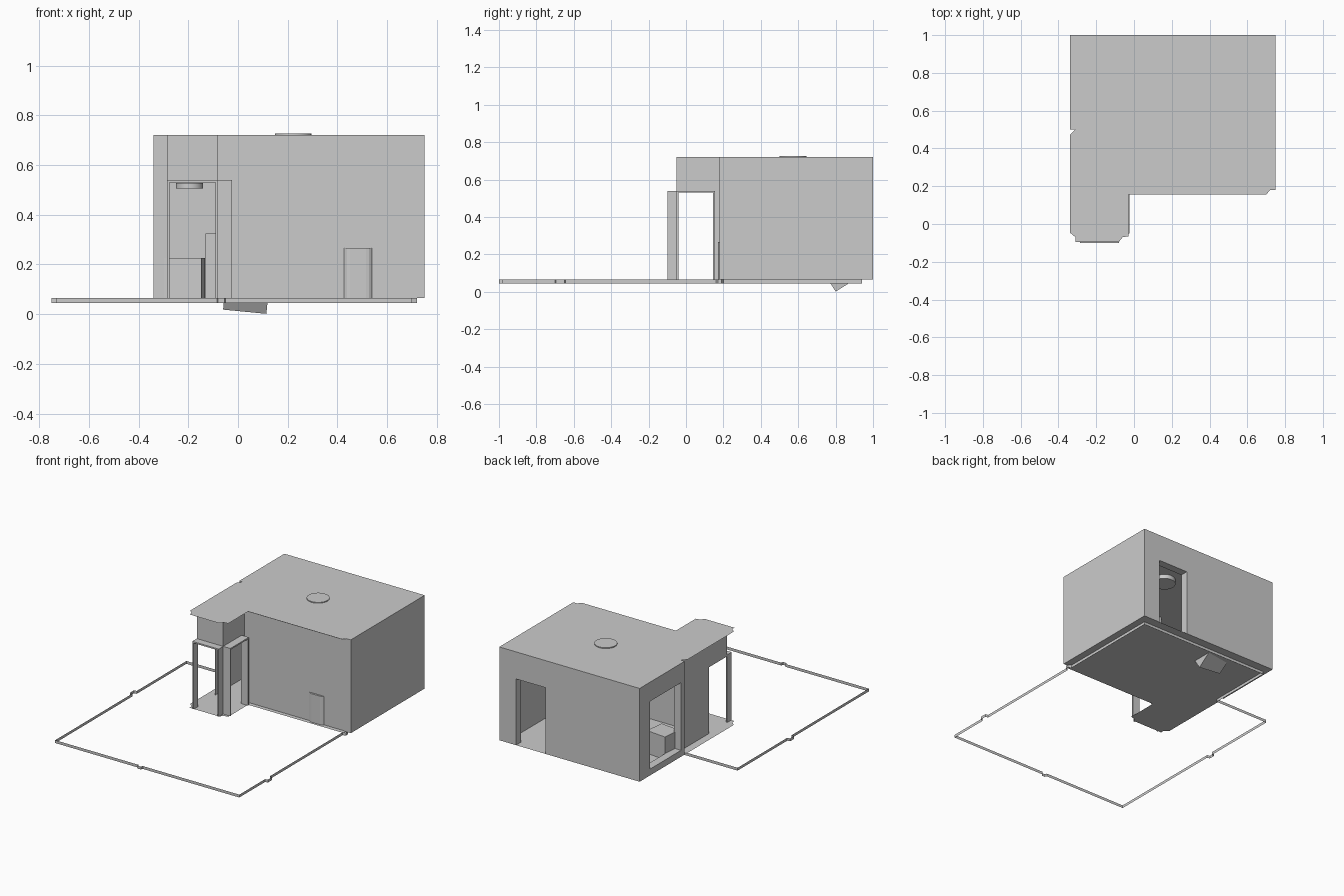
import bpy, bmesh
from math import radians
from mathutils import Matrix, Vector

if "Cube" in bpy.data.objects:
    bpy.data.objects.remove(bpy.data.objects["Cube"])

FLOOR, TOP, HEAD = 0.065, 0.72, 0.53


def finish(name, bm):
    me = bpy.data.meshes.new(name)
    bm.to_mesh(me)
    bm.free()
    ob = bpy.data.objects.new(name, me)
    bpy.context.collection.objects.link(ob)
    return ob


def box(name, x0, x1, y0, y1, z0, z1, matrix=Matrix(), bevel=0):
    bm = bmesh.new()
    bmesh.ops.create_cube(bm, size=1)
    for v in bm.verts:
        p = v.co + Vector((0.5, 0.5, 0.5))
        v.co = (x0 + p.x * (x1 - x0), y0 + p.y * (y1 - y0), z0 + p.z * (z1 - z0))
    if bevel:
        edges = [e for e in bm.edges if abs(e.verts[0].co.z - e.verts[1].co.z) > 0.01]
        bmesh.ops.bevel(bm, geom=edges, offset=bevel, segments=4, profile=0.5, affect='EDGES')
    bm.transform(matrix)
    return finish(name, bm)


def strip(name, pts, z0, z1, closed=False):
    """Upright sheet following a plan path."""
    bm = bmesh.new()
    lo = [bm.verts.new((x, y, z0)) for x, y in pts]
    hi = [bm.verts.new((x, y, z1)) for x, y in pts]
    n = len(pts)
    for i in range(n if closed else n - 1):
        j = (i + 1) % n
        bm.faces.new((lo[i], lo[j], hi[j], hi[i]))
    return finish(name, bm)


def slab(name, pts, z, height=0):
    """Flat plan sheet, optionally extruded upward."""
    bm = bmesh.new()
    f = bm.faces.new([bm.verts.new((x, y, z)) for x, y in pts])
    if height:
        r = bmesh.ops.extrude_face_region(bm, geom=[f], use_keep_orig=True)
        bmesh.ops.translate(bm, vec=(0, 0, height),
                            verts=[g for g in r['geom'] if isinstance(g, bmesh.types.BMVert)])
        bmesh.ops.recalc_face_normals(bm, faces=bm.faces)
    return finish(name, bm)


def disc(name, x, y, r, z0, z1):
    bm = bmesh.new()
    bmesh.ops.create_cone(bm, cap_ends=True, segments=32, radius1=r, radius2=r, depth=z1 - z0,
                          matrix=Matrix.Translation((x, y, (z0 + z1) / 2)))
    ob = finish(name, bm)
    bpy.context.view_layer.objects.active = ob
    ob.select_set(True)
    bpy.ops.object.shade_smooth_by_angle()
    ob.select_set(False)


# Floor and roof sheets share one plan
plan = [(-0.34, 1), (-0.34, 0.53), (-0.31, 0.5), (-0.34, 0.47), (-0.34, -0.045), (-0.31, -0.07),
        (-0.31, -0.095), (-0.08, -0.095), (-0.06, -0.07), (-0.03, -0.065), (-0.03, 0.155),
        (0.70, 0.155), (0.72, 0.18), (0.75, 0.18), (0.75, 1)]
slab("floor", plan, FLOOR)
slab("roof", plan, TOP)

# Thick outer walls with back doorway and side window
walls = slab("outer_walls", [(-0.34, 0.5), (-0.285, 0.5), (-0.285, 0.945), (0.70, 0.945),
                             (0.70, 0.18), (0.75, 0.18), (0.75, 1), (-0.34, 1)], FLOOR, TOP - FLOOR)
cutters = [box("back_door_cutter", 0.39, 0.62, 0.9, 1.1, 0, HEAD),
           box("window_cutter", -0.4, -0.2, 0.54, 0.885, 0.11, 0.585)]
for c in cutters:
    m = walls.modifiers.new(c.name, 'BOOLEAN')
    m.operation = 'DIFFERENCE'
    m.object = c
    c.hide_render = True
    c.hide_viewport = True

# Thin front and hall walls
strip("front_wall", [(-0.08, 0.15), (-0.08, 0.185), (0.70, 0.185)], FLOOR, TOP)
strip("hall_wall", [(-0.285, 0.5), (-0.285, 0.15)], FLOOR, TOP)
strip("porch_header", [(-0.285, 0.15), (-0.285, -0.05), (-0.08, -0.05), (-0.08, 0.15)], HEAD, TOP)

# Door frames standing out from the porch
t = 0.01
box("front_door_left_jamb", -0.285, -0.285 + t, -0.1, -0.05, FLOOR, HEAD)
box("front_door_right_jamb", -0.08 - t, -0.08, -0.1, -0.05, FLOOR, HEAD)
box("front_door_lintel", -0.285, -0.08, -0.1, -0.05, HEAD, HEAD + t)
box("side_door_front_jamb", -0.08, -0.025, -0.05, -0.05 + t, FLOOR, HEAD)
box("side_door_back_jamb", -0.08, -0.025, 0.145, 0.145 + t, FLOOR, HEAD)
box("side_door_lintel", -0.08, -0.025, -0.05, 0.155, HEAD, HEAD + t)

# Low yard border with small bumps
border = [(0.70, 0.94), (0.70, 0.2), (0.72, 0.19), (0.72, 0.17), (0.70, 0.16),
          (0.70, -0.645), (0.72, -0.65), (0.72, -0.695), (0.70, -0.70), (0.70, -0.985),
          (-0.05, -0.985), (-0.055, -1), (-0.08, -1), (-0.085, -0.985), (-0.73, -0.985),
          (-0.73, -0.13), (-0.75, -0.125), (-0.75, -0.085), (-0.73, -0.08),
          (-0.73, 0.47), (-0.31, 0.47), (-0.31, 0.94)]
strip("yard_border", border, 0.045, FLOOR, closed=True)

# Ceiling lamps
disc("room_lamp", 0.222, 0.572, 0.073, 0.69, 0.726)
disc("hall_lamp", -0.195, 0.35, 0.055, 0.505, 0.527)

# Furniture
turn = Matrix.Translation((-0.215, 0.56, 0)) @ Matrix.Rotation(radians(-6), 4, 'Z')
box("low_cabinet", -0.075, 0.075, -0.07, 0.07, FLOOR, 0.225, turn)
box("tall_cabinet", -0.13, -0.02, 0.83, 0.93, FLOOR, 0.325)
box("rounded_stool", 0.42, 0.545, 0.172, 0.30, FLOOR, 0.265, bevel=0.03)
tilt = (Matrix.Translation((-0.06, 0.80, 0.018)) @ Matrix.Rotation(radians(5.5), 4, 'Y')
        @ Matrix.Rotation(radians(32), 4, 'X'))
box("tilted_box", 0, 0.175, 0, 0.14, 0, 0.10, tilt)
